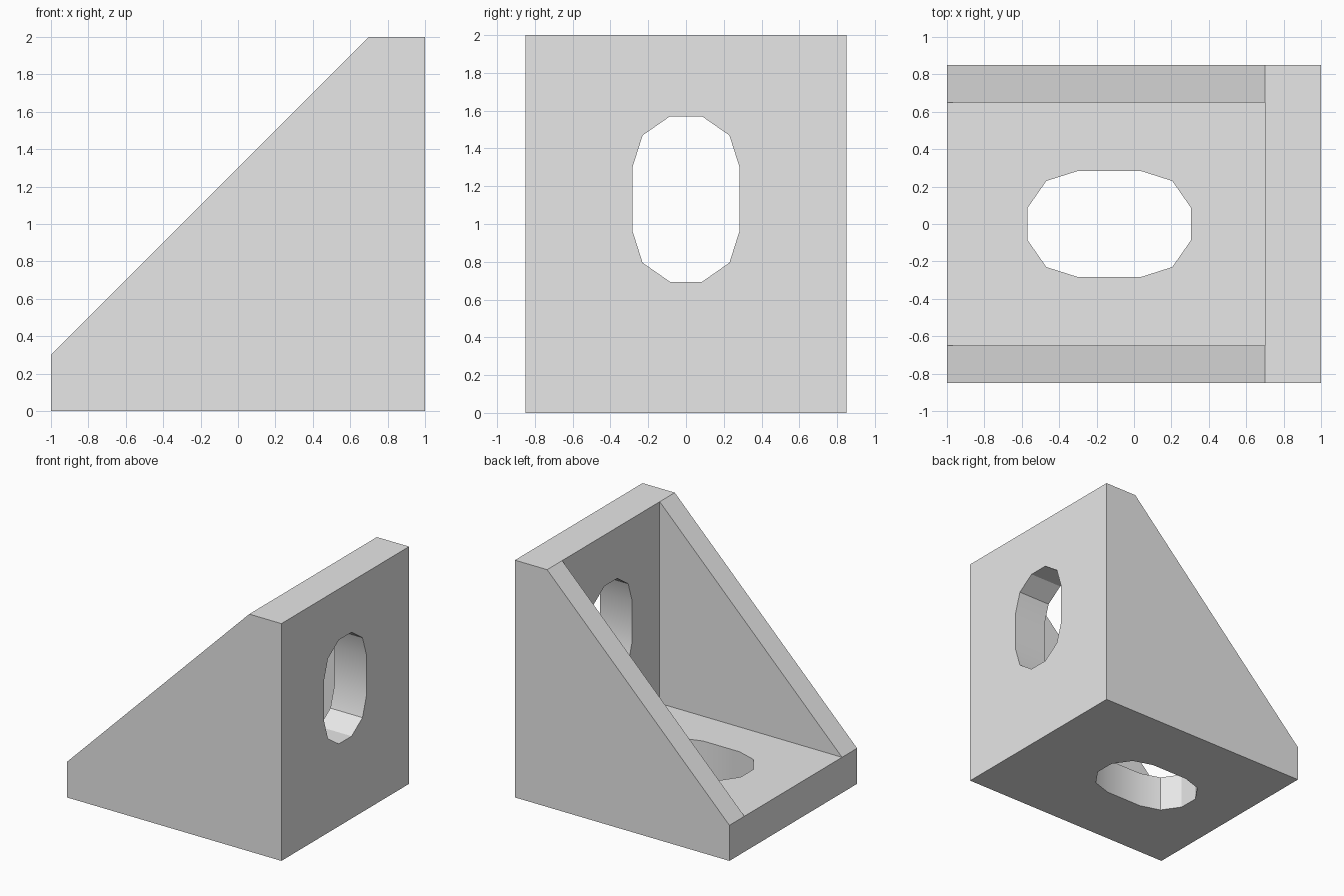
import bpy
import bmesh
import math
from mathutils import Vector

if "Cube" in bpy.data.objects:
    bpy.data.objects.remove(bpy.data.objects["Cube"], do_unlink=True)

# Single material
grey = bpy.data.materials.new("light grey")
grey.use_nodes = True
colour = (0.8, 0.8, 0.8, 1)
grey.diffuse_color = colour
grey.node_tree.nodes["Principled BSDF"].inputs["Base Color"].default_value = colour


def prism(name, outline, depth):
    """Extrude a closed outline of 3D points along the depth vector."""
    bm = bmesh.new()
    face = bm.faces.new([bm.verts.new(p) for p in outline])
    grown = bmesh.ops.extrude_face_region(bm, geom=[face])["geom"]
    bmesh.ops.translate(bm, vec=Vector(depth),
                        verts=[v for v in grown if isinstance(v, bmesh.types.BMVert)])
    bmesh.ops.recalc_face_normals(bm, faces=bm.faces)
    mesh = bpy.data.meshes.new(name)
    bm.to_mesh(mesh)
    bm.free()
    mesh.materials.append(grey)
    obj = bpy.data.objects.new(name, mesh)
    bpy.context.collection.objects.link(obj)
    return obj


def cut(target, cutter):
    """Subtract the cutter, apply the result and discard the cutter."""
    cutter.hide_render = True
    mod = target.modifiers.new("cut", 'BOOLEAN')
    mod.operation = 'DIFFERENCE'
    mod.solver = 'EXACT'
    mod.object = cutter
    bpy.context.view_layer.objects.active = target
    bpy.ops.object.modifier_apply(modifier=mod.name)
    bpy.data.objects.remove(cutter, do_unlink=True)


# Solid wedge: the side silhouette across the full width
half_width, plate, rib = 0.85, 0.3, 0.2
silhouette = [(-1, 0), (1, 0), (1, 2), (1 - plate, 2), (-1, plate)]
bracket = prism("corner_bracket", [(x, -half_width, z) for x, z in silhouette],
                (0, 2 * half_width, 0))

# Pocket between the two side ribs, leaving base plate and upright plate
inner = half_width - rib
pocket = [(-1.5, plate), (1 - plate, plate), (1 - plate, 2.5), (-1.5, 2.5)]
cut(bracket, prism("pocket_cutter", [(x, -inner, z) for x, z in pocket],
                   (0, 2 * inner, 0)))

# Elongated bolt slots: one quarter of the outline, mirrored round
quarter = [(0.438, 0.085), (0.337, 0.23), (0.17, 0.283)]
half = quarter + [(-a, b) for a, b in reversed(quarter)]
slot = half + [(-a, -b) for a, b in half]
offset = 0.132
cut(bracket, prism("base_slot_cutter",
                   [(a - offset, b, -0.1) for a, b in slot], (0, 0, 0.6)))
cut(bracket, prism("upright_slot_cutter",
                   [(0.5, b, 1 + offset + a) for a, b in slot], (0.6, 0, 0)))

# Soften only the shallow slot corners
bpy.ops.object.select_all(action='DESELECT')
bracket.select_set(True)
bpy.context.view_layer.objects.active = bracket
bpy.ops.object.shade_smooth_by_angle(angle=math.radians(30))
